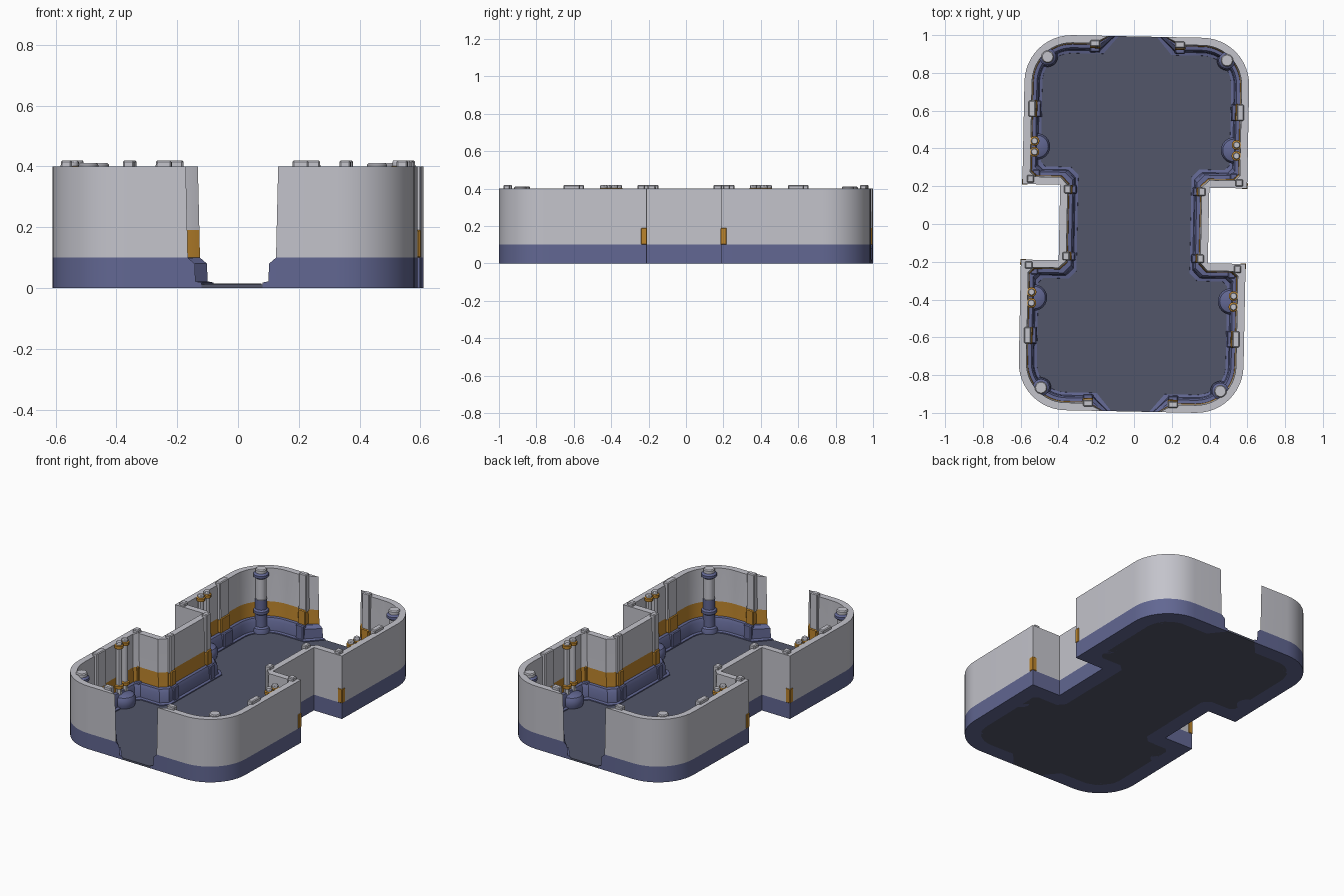
import bpy, bmesh, math

if "Cube" in bpy.data.objects:
    bpy.data.objects.remove(bpy.data.objects["Cube"])

TURN = math.radians(-1.15)          # the whole tile is turned slightly
HX, HY, R = 0.595, 0.993, 0.25      # half width, half length, corner radius
NX, NY = 0.395, 0.20                # side notch


def make_mat(name, rgb):
    m = bpy.data.materials.new(name)
    m.diffuse_color = (*rgb, 1)
    m.use_nodes = True
    m.node_tree.nodes["Principled BSDF"].inputs["Base Color"].default_value = m.diffuse_color
    return m


MATS = [make_mat("wall_grey", (0.55, 0.55, 0.60)),
        make_mat("trim_orange", (0.50, 0.23, 0.025)),
        make_mat("base_blue", (0.122, 0.136, 0.29)),
        make_mat("floor_slate", (0.084, 0.093, 0.142))]
GREY, ORANGE, BLUE, SLATE = range(4)


def finish(bm, name, mirror=True, recalc=True, smooth=True, bevel=0):
    if recalc:
        bmesh.ops.recalc_face_normals(bm, faces=bm.faces)
    me = bpy.data.meshes.new(name)
    bm.to_mesh(me)
    bm.free()
    for m in MATS:
        me.materials.append(m)
    ob = bpy.data.objects.new(name, me)
    bpy.context.collection.objects.link(ob)
    ob.rotation_euler.z = TURN
    if smooth:
        bpy.ops.object.select_all(action='DESELECT')
        ob.select_set(True)
        bpy.context.view_layer.objects.active = ob
        bpy.ops.object.shade_smooth_by_angle(angle=math.radians(30))
    if bevel:
        b = ob.modifiers.new("bevel", 'BEVEL')
        b.width, b.segments = bevel, 1
    if mirror:
        md = ob.modifiers.new("mirror", 'MIRROR')
        md.use_axis = (True, True, False)
    return ob


def arc(d):
    return [(HX - R + (R - d) * math.cos(t * math.pi / 24),
             HY - R + (R - d) * math.sin(t * math.pi / 24)) for t in range(13)]


def inner(d, e, c=0.04, k=0.025):
    return [(NX - d, 0), (NX - d, NY + d - c), (NX - d + c, NY + d),
            (HX - d - k, NY + d), (HX - d, NY + d + k), *arc(d),
            (e + 0.08, HY - d), (e, HY)]


def outer(e):
    return [(NX, 0), (NX, NY), (HX, NY), *arc(0), (e, HY)]


def box(bm, x0, x1, y0, y1, z0, z1, mat, taper=0.0):
    v = []
    for z, t in ((z0, 0), (z1, taper)):
        v += [bm.verts.new(p) for p in ((x0 + t, y0 + t, z), (x1 - t, y0 + t, z),
                                        (x1 - t, y1 - t, z), (x0 + t, y1 - t, z))]
    for q in ((3, 2, 1, 0), (4, 5, 6, 7), (0, 1, 5, 4), (1, 2, 6, 5), (2, 3, 7, 6), (3, 0, 4, 7)):
        bm.faces.new([v[i] for i in q]).material_index = mat


def lathe(bm, cx, cy, prof, n=20):
    # prof: (radius, z, colour of the band that follows)
    rings = [[bm.verts.new((cx + r * math.cos(2 * math.pi * i / n),
                            cy + r * math.sin(2 * math.pi * i / n), z))
              for i in range(n)] for r, z, _ in prof]
    for j in range(len(prof) - 1):
        for i in range(n):
            k = (i + 1) % n
            bm.faces.new((rings[j][i], rings[j][k], rings[j + 1][k],
                          rings[j + 1][i])).material_index = prof[j][2]
    bm.faces.new(rings[0][::-1]).material_index = prof[0][2]
    bm.faces.new(rings[-1]).material_index = prof[-1][2]


# walls: one quarter, levels of (inset, height, door half width, inside colour below)
levels = [(0.040, 0.400, 0.152, GREY), (0.044, 0.190, 0.147, ORANGE),
          (0.048, 0.100, 0.145, BLUE), (0.066, 0.098, 0.143, BLUE),
          (0.075, 0.080, 0.122, BLUE), (0.080, 0.022, 0.120, BLUE),
          (0.095, 0.018, 0.100, BLUE), (0.096, 0.000, 0.100, BLUE)]
bm = bmesh.new()
loops = []
for d, z, e, _ in levels:
    pts = inner(d, e)
    n_in = len(pts)
    loops.append([bm.verts.new((x, y, z)) for x, y in pts + outer(e)[-2::-1]])
for j in range(len(levels) - 1):
    a, b = loops[j], loops[j + 1]
    for i in range(len(a) - 1):
        f = bm.faces.new((a[i], a[i + 1], b[i + 1], b[i]))
        inside = i < n_in - 1
        f.material_index = levels[j][3] if inside else (GREY if j < 2 else BLUE)
bm.faces.new(loops[0]).material_index = GREY
bm.faces.new(loops[-1]).material_index = BLUE
finish(bm, "walls")

# floor slab
bm = bmesh.new()
H = 0.012
pts = inner(0.094, 0.10) + [(0, HY), (0, 0)]
bm.faces.new([bm.verts.new((x, y, H)) for x, y in pts])
bm.faces.new([bm.verts.new((x, y, 0)) for x, y in pts[::-1]])
bm.faces.new([bm.verts.new(p) for p in ((0.1, HY, 0), (0, HY, 0), (0, HY, H), (0.1, HY, H))])
for f in bm.faces:
    f.material_index = SLATE
finish(bm, "floor", recalc=False, smooth=False)

# square floor hatch
bm = bmesh.new()
box(bm, -0.0975, 0.0975, -0.0975, 0.0975, 0.005, 0.0145, SLATE)
hatch = finish(bm, "floor_hatch", mirror=False, smooth=False)
hatch.location = (-0.04, -0.437, 0)
hatch.rotation_euler.z = math.radians(13.5)

# wall ribs: centre, half sizes, inward direction
bm = bmesh.new()
for cx, cy, hx, hy, dx, dy in ((0.552, 0.600, 0.020, 0.045, -1, 0),
                               (0.225, 0.953, 0.028, 0.019, 0, -1),
                               (0.553, 0.228, 0.021, 0.021, -1, 1),
                               (0.356, 0.177, 0.020, 0.024, -1, 0)):
    for z0, z1, s, mat in ((0.18, 0.42, 0.0, GREY), (0.10, 0.195, 0.008, ORANGE),
                           (0.0, 0.105, 0.030, BLUE)):
        x, y = cx + dx * s, cy + dy * s
        box(bm, x - hx, x + hx, y - hy, y + hy, z0, z1, mat, 0.002)
finish(bm, "wall_ribs", smooth=False, bevel=0.005)

# orange clamps wrapping the outer notch corners
bm = bmesh.new()
box(bm, HX - 0.028, HX + 0.003, NY - 0.003, NY + 0.028, 0.10, 0.19, ORANGE)
finish(bm, "corner_clamps", smooth=False, bevel=0.003)

# ringed posts in the rounded corners
bm = bmesh.new()
lathe(bm, 0.475, 0.876, [
    (0.054, 0.0, BLUE), (0.054, 0.025, BLUE), (0.048, 0.042, BLUE), (0.036, 0.05, BLUE),
    (0.034, 0.125, BLUE), (0.045, 0.133, BLUE), (0.045, 0.150, BLUE), (0.034, 0.158, BLUE),
    (0.034, 0.22, GREY), (0.031, 0.221, GREY), (0.031, 0.352, BLUE), (0.045, 0.362, BLUE),
    (0.045, 0.378, BLUE), (0.033, 0.388, GREY), (0.033, 0.405, GREY), (0.028, 0.411, GREY)])
finish(bm, "corner_posts")

# twin pipes on a domed foot
bm = bmesh.new()
lathe(bm, 0.522, 0.40, [(0.060, 0.0, BLUE), (0.070, 0.03, BLUE), (0.070, 0.06, BLUE),
                        (0.060, 0.078, BLUE), (0.035, 0.088, BLUE)], 24)
finish(bm, "pipe_feet")
bm = bmesh.new()
for y in (0.371, 0.429):
    lathe(bm, 0.535, y, [
        (0.017, 0.07, GREY), (0.017, 0.122, ORANGE), (0.026, 0.126, ORANGE),
        (0.026, 0.144, ORANGE), (0.017, 0.148, GREY), (0.017, 0.376, ORANGE),
        (0.026, 0.380, ORANGE), (0.026, 0.398, ORANGE), (0.019, 0.402, GREY),
        (0.019, 0.414, GREY), (0.015, 0.420, GREY)], 12)
finish(bm, "twin_pipes")
